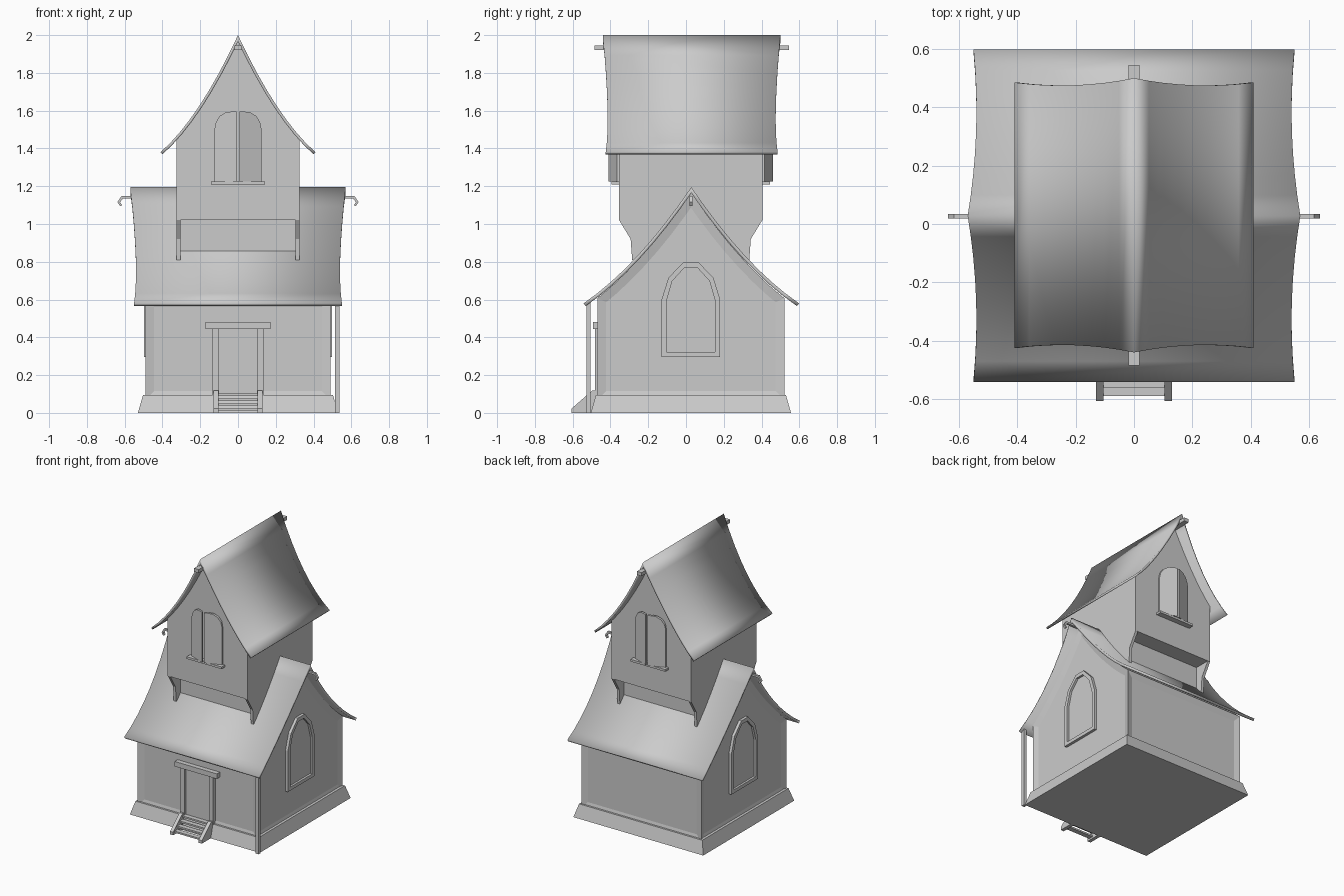
import bpy, bmesh
from mathutils import Vector

if "Cube" in bpy.data.objects:
    bpy.data.objects.remove(bpy.data.objects["Cube"])

CY = 0.026  # centre line of the house in y


def finish(name, bm, smooth=False):
    me = bpy.data.meshes.new(name)
    bm.to_mesh(me)
    bm.free()
    ob = bpy.data.objects.new(name, me)
    bpy.context.collection.objects.link(ob)
    if smooth:
        bpy.ops.object.select_all(action='DESELECT')
        ob.select_set(True)
        bpy.context.view_layer.objects.active = ob
        bpy.ops.object.shade_smooth_by_angle(angle=0.5)
    return ob


def prism_bm(pts, axis, a, b):
    """Extrude a profile ((y,z) along x, or (x,z) along y) from a to b."""
    bm = bmesh.new()
    place = (lambda p, t: (t, p[0], p[1])) if axis == 'x' else (lambda p, t: (p[0], t, p[1]))
    lo = [bm.verts.new(place(p, a)) for p in pts]
    hi = [bm.verts.new(place(p, b)) for p in pts]
    bm.faces.new(lo)
    bm.faces.new(hi)
    n = len(pts)
    for i in range(n):
        j = (i + 1) % n
        bm.faces.new((lo[i], lo[j], hi[j], hi[i]))
    bmesh.ops.recalc_face_normals(bm, faces=bm.faces[:])
    return bm


def prism(name, pts, axis, a, b):
    return finish(name, prism_bm(pts, axis, a, b))


def box(name, x0, x1, y0, y1, z0, z1):
    return prism(name, [(y0, z0), (y1, z0), (y1, z1), (y0, z1)], 'x', x0, x1)


def ring(name, outer, inner, axis, a, b):
    """Frame between two outlines with the same number of points."""
    bm = bmesh.new()
    place = (lambda p, t: (t, p[0], p[1])) if axis == 'x' else (lambda p, t: (p[0], t, p[1]))
    loops = [[bm.verts.new(place(p, t)) for p in pts]
             for pts, t in ((outer, a), (outer, b), (inner, b), (inner, a))]
    n = len(outer)
    for k in range(4):
        A, B = loops[k], loops[(k + 1) % 4]
        for i in range(n):
            j = (i + 1) % n
            bm.faces.new((A[i], A[j], B[j], B[i]))
    bmesh.ops.recalc_face_normals(bm, faces=bm.faces[:])
    return finish(name, bm)


def sag(d, half, top, mid, eave):
    """Height of a sagging roof at distance d from its ridge."""
    t = abs(d) / half
    return (1 - t) ** 2 * top + 2 * t * (1 - t) * mid + t * t * eave


LOW = (0.57, 1.195, 0.775, 0.58)
UP = (0.41, 2.0, 1.56, 1.38)


def roof(name, spec, axis, centre, ext, thick):
    """Curved roof sheet whose ends bow inwards, thickened downwards."""
    bm = bmesh.new()
    n, half, rows = 8, spec[0], []
    for i in range(-n, n + 1):
        t, d = abs(i) / n, i / n * half
        e = ext[0] + ext[1] * t + ext[2] * t * t
        z = sag(d, *spec)
        if axis == 'x':
            cs = [(-e, centre + d, z), (e, centre + d, z)]
        else:
            cs = [(d, centre - e, z), (d, centre + e, z)]
        rows.append([bm.verts.new(c) for c in cs])
    for p, q in zip(rows, rows[1:]):
        f = bm.faces.new((p[0], p[1], q[1], q[0]))
        f.normal_update()
        if f.normal.z < 0:
            f.normal_flip()
    ob = finish(name, bm, True)
    m = ob.modifiers.new("thickness", 'SOLIDIFY')
    m.thickness, m.offset, m.use_even_offset = thick, -1, True


def gable(spec, centre, half, bottom, drop, n=7):
    top = [(centre + i / n * half, sag(i / n * half, *spec) - drop) for i in range(n, -n - 1, -1)]
    return [(centre - half, bottom), (centre + half, bottom)] + top


# Sloped stone base
bm = bmesh.new()
lo = [bm.verts.new((x * 0.53, CY + y * 0.53, 0)) for x, y in ((-1, -1), (1, -1), (1, 1), (-1, 1))]
hi = [bm.verts.new((x * 0.503, CY + y * 0.503, 0.095)) for x, y in ((-1, -1), (1, -1), (1, 1), (-1, 1))]
bm.faces.new(lo[::-1])
bm.faces.new(hi)
for i in range(4):
    j = (i + 1) % 4
    bm.faces.new((lo[i], lo[j], hi[j], hi[i]))
finish("base", bm)

# Ground floor body with timber frame around recessed panels
bm = prism_bm(gable(LOW, CY, 0.495, 0.07, 0.028), 'x', -0.49, 0.49)
walls = [f for f in bm.faces if abs(f.normal.z) < 0.1]
bmesh.ops.inset_individual(bm, faces=walls, thickness=0.046, depth=-0.012, use_even_offset=True)
finish("ground_floor", bm)

# Roofs
roof("lower_roof", LOW, 'x', CY + 0.002, (0.57, -0.095, 0.075), 0.018)
roof("upper_roof", UP, 'y', 0.03, (0.47, -0.083, 0.068), 0.015)

# Upper floor, stepping back underneath to a narrower neck
up_y0, up_y1 = -0.355, 0.405
prism("upper_floor", gable(UP, 0, 0.325, 1.02, 0.022), 'y', up_y0, up_y1)
box("upper_floor_neck", -0.325, 0.325, -0.235, 0.287, 0.8, 1.03)

# Front and back corbels, shutters and sills
ARCH = [(0.0, 1.225), (1, 1.225), (1, 1.50), (0.93, 1.54), (0.75, 1.572), (0.48, 1.592), (0, 1.597)]
for end, s, wall in (("front", -1, up_y0), ("back", 1, up_y1)):
    for side, x in (("left", -0.325), ("right", 0.305)):
        prism(f"{end}_{side}_corbel",
              [(wall, 1.022), (wall - s * 0.062, 0.92), (wall - s * 0.07, 0.81),
               (wall - s * 0.14, 0.81), (wall - s * 0.14, 1.022)], 'x', x, x + 0.02)
    box(f"{end}_window_sill", -0.142, 0.142, wall - s * 0.01, wall + s * 0.04, 1.21, 1.226)
    for side, k in (("left", -1), ("right", 1)):
        # Leaf is hinged on its outer edge and swings out at the middle
        bm = prism_bm([(k * (0.008 + u * 0.117), z) for u, z in ARCH], 'y', -0.008, 0.008)
        for v in bm.verts:
            u = (0.125 - abs(v.co.x)) / 0.117
            v.co.y = wall + s * (0.045 * u + 0.002) + v.co.y
        finish(f"{end}_{side}_shutter", bm)

# Ridge beam of the upper roof
box("upper_ridge_beam", -0.019, 0.019, -0.485, 0.545, 1.92, 1.946)

# Hooks at both ends of the lower ridge
for side, k in (("left", -1), ("right", 1)):
    hook = [(0.48, 1.148), (0.617, 1.148), (0.638, 1.116), (0.624, 1.094), (0.614, 1.100),
            (0.624, 1.116), (0.610, 1.134), (0.48, 1.134)]
    prism(f"{side}_ridge_hook", [(k * x, z) for x, z in hook], 'y', CY - 0.007, CY + 0.009)


# Arched side windows
def arch(w, z0, z1, z2, z3):
    half = [(w, z0), (w, z1), (w * 0.77, z2), (w * 0.26, z3)]
    return [(CY + y, z) for y, z in half] + [(CY - y, z) for y, z in half[::-1]]


outer, inner = arch(0.155, 0.297, 0.60, 0.715, 0.797), arch(0.128, 0.322, 0.595, 0.698, 0.770)
for side, k in (("left", -1), ("right", 1)):
    ring(f"{side}_window_frame", outer, inner, 'x', k * 0.465, k * 0.498)
    prism(f"{side}_window_pane", inner, 'x', k * 0.465, k * 0.482)

# Door with frame and lintel
box("door", -0.1, 0.1, -0.466, -0.44, 0.095, 0.45)
for side, x in (("left", -0.135), ("right", 0.1)):
    box(f"{side}_door_post", x, x + 0.035, -0.483, -0.44, 0.09, 0.45)
box("door_lintel", -0.172, 0.172, -0.492, -0.44, 0.445, 0.482)

# Steps between sloping stringers
for side, x in (("left", -0.13), ("right", 0.104)):
    prism(f"{side}_stringer", [(-0.607, 0), (-0.607, 0.022), (-0.497, 0.118), (-0.46, 0.118), (-0.46, 0)],
          'x', x, x + 0.026)
for i in range(4):
    y = -0.59 + i * 0.03
    box(f"step_{i + 1}", -0.106, 0.106, y, y + 0.036, 0.012 + i * 0.026, 0.024 + i * 0.026)

# Single post under the front right eave
box("eave_post", 0.514, 0.537, -0.528, -0.505, 0, 0.59)
